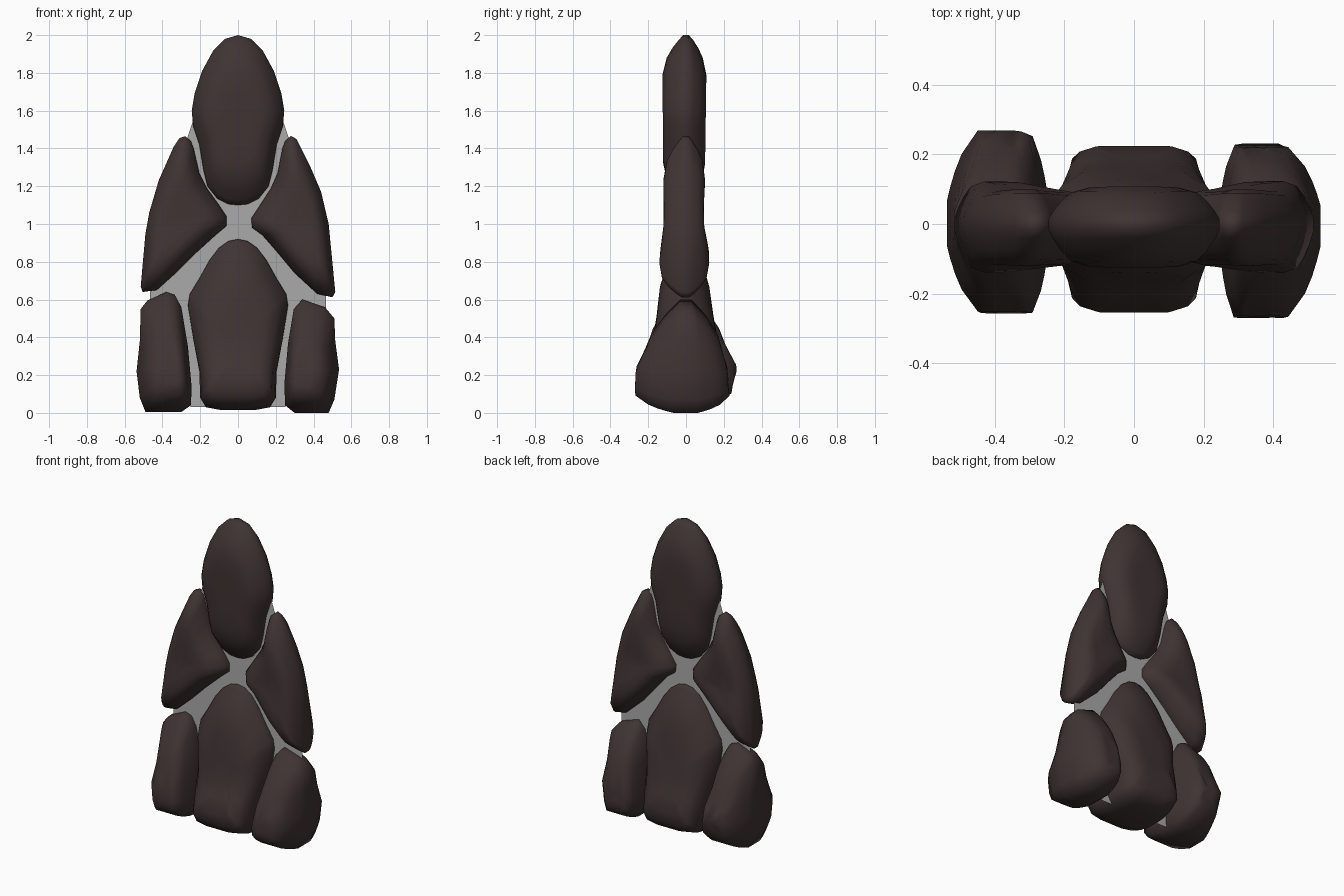
import bpy, bmesh

if "Cube" in bpy.data.objects:
    bpy.data.objects.remove(bpy.data.objects["Cube"])


def material(name, color):
    m = bpy.data.materials.new(name)
    m.diffuse_color = color
    m.use_nodes = True
    m.node_tree.nodes["Principled BSDF"].inputs["Base Color"].default_value = m.diffuse_color
    return m


STONE = material("dark_stone", (0.05, 0.034, 0.033, 1))
SHEET = material("grey_infill", (0.4, 0.4, 0.4, 0.65))


def finish(bm, name, mat):
    bmesh.ops.recalc_face_normals(bm, faces=bm.faces[:])
    me = bpy.data.meshes.new(name)
    bm.to_mesh(me)
    bm.free()
    ob = bpy.data.objects.new(name, me)
    bpy.context.collection.objects.link(ob)
    me.materials.append(mat)
    return ob


def interp(table, z, k):
    if z <= table[0][0]:
        return table[0][k]
    for a, b in zip(table, table[1:]):
        if z <= b[0]:
            return a[k] + (b[k] - a[k]) * (z - a[0]) / (b[0] - a[0])
    return table[-1][k]


# (scale of outline, share of depth) from the rim to the face of a stone
LENS = [(1, .15), (.94, .38), (.85, .64), (.73, .87), (.52, 1), (.27, 1)]
BLOCK = [(1, .25), (.97, .55), (.89, .84), (.78, .93), (.55, 1), (.28, 1)]
FOOT = [(1, .25), (.95, .4), (.88, .57), (.78, .75), (.54, 1), (.27, 1)]


def stone(name, outline, centre, depth, profile, upper=None):
    """Outline in x,z; depth rows are (z, front, back); upper = profile above z .45."""
    bm = bmesh.new()
    cx, cz = centre
    upper = upper or profile

    def vert(x, z, side, f):
        d = -interp(depth, z, 1) if side < 0 else interp(depth, z, 2)
        return bm.verts.new((x, d * f, z))

    def ring(side, i):
        s = profile[i][0]
        loop = []
        for x, z in outline:
            px, pz = cx + (x - cx) * s, cz + (z - cz) * s
            t = min(1, max(0, (pz - .2) / .25))
            f = profile[i][1] * (1 - t) + interp(upper[::-1], s, 1) * t
            loop.append(vert(px, pz, side, f))
        return loop

    count = len(profile)
    rings = [ring(-1, i) for i in reversed(range(count))]
    rings += [ring(1, i) for i in range(count)]
    n = len(outline)
    for a, b in zip(rings, rings[1:]):
        for i in range(n):
            j = (i + 1) % n
            bm.faces.new((a[i], a[j], b[j], b[i]))
    for side, loop in ((-1, rings[0]), (1, rings[-1])):
        c = vert(cx, cz, side, 1)
        for i in range(n):
            bm.faces.new((loop[i], loop[(i + 1) % n], c))
    ob = finish(bm, name, STONE)
    bpy.ops.object.select_all(action='DESELECT')
    ob.select_set(True)
    bpy.context.view_layer.objects.active = ob
    bpy.ops.object.shade_smooth_by_angle(angle=1.2)


def mirrored(half):
    return half + [(-x, z) for x, z in reversed(half) if x > 0]


# Top stone
stone("top_stone", mirrored(
    [(0, 2), (.07, 1.98), (.13, 1.92), (.19, 1.81), (.23, 1.69), (.245, 1.6),
     (.238, 1.52), (.205, 1.42), (.182, 1.28), (.162, 1.2), (.11, 1.135),
     (.05, 1.105), (0, 1.1)]),
    (0, 1.56),
    [(1.1, .09, .09), (1.25, .12, .1), (1.8, .125, .108), (1.9, .115, .1), (2, .1, .1)],
    LENS)

# Middle stones
MID = [(.6, .15, .125), (.75, .145, .125), (.87, .135, .12), (1.02, .115, .09),
       (1.2, .12, .1), (1.35, .115, .1), (1.47, .1, .09)]
stone("left_middle_stone",
      [(-.28, 1.465), (-.25, 1.44), (-.235, 1.4), (-.205, 1.27), (-.165, 1.19),
       (-.1, 1.1), (-.06, 1.04), (-.06, .99), (-.12, .94), (-.23, .84),
       (-.33, .74), (-.43, .65), (-.505, .64), (-.515, .67), (-.49, .95),
       (-.47, 1.06), (-.42, 1.23), (-.34, 1.41), (-.31, 1.455)],
      (-.34, 1), MID, LENS)
stone("right_middle_stone",
      [(.28, 1.467), (.31, 1.45), (.38, 1.31), (.44, 1.17), (.48, 1), (.515, .64),
       (.5, .612), (.42, .63), (.3, .74), (.2, .86), (.13, .94), (.075, .98),
       (.07, 1.03), (.11, 1.09), (.175, 1.19), (.21, 1.27), (.235, 1.4), (.25, 1.44)],
      (.34, .99), MID, LENS)

# Bottom centre stone
stone("bottom_centre_stone", mirrored(
    [(0, .92), (.05, .91), (.1, .875), (.15, .81), (.2, .72), (.255, .63),
     (.265, .57), (.235, .38), (.205, .22), (.2, .08), (.17, .03), (.09, .015),
     (0, .015)]),
    (0, .36),
    [(0, .25, .22), (.2, .255, .225), (.28, .2, .19), (.4, .17, .165),
     (.6, .145, .13), (.75, .135, .12), (.92, .1, .09)],
    BLOCK, LENS)

# Bottom side stones
stone("left_bottom_stone",
      [(-.49, .005), (-.3, .005), (-.25, .04), (-.245, .13), (-.265, .35),
       (-.3, .56), (-.335, .625), (-.38, .64), (-.48, .595), (-.515, .55),
       (-.52, .38), (-.537, .22), (-.52, .08)],
      (-.345, .22),
      [(0, .26, .23), (.15, .255, .245), (.24, .25, .275), (.36, .2, .2),
       (.5, .16, .16), (.64, .12, .12)],
      FOOT)
stone("right_bottom_stone",
      [(.48, 0), (.3, 0), (.25, .04), (.245, .15), (.265, .37), (.295, .55),
       (.34, .6), (.46, .56), (.51, .5), (.515, .38), (.535, .23), (.51, .07)],
      (.335, .2),
      [(0, .265, .25), (.14, .27, .222), (.24, .265, .22), (.36, .2, .18),
       (.5, .16, .15), (.6, .12, .11)],
      FOOT)

# Thin infill sheet between the stones
bm = bmesh.new()
half = [(.25, .03), (.3, .5), (.465, .55), (.465, .64), (.27, 1.45), (.22, 1.6)]
bm.faces.new([bm.verts.new((x, 0, z)) for x, z in
              half + [(-x, z) for x, z in reversed(half)]])
finish(bm, "infill_sheet", SHEET)
